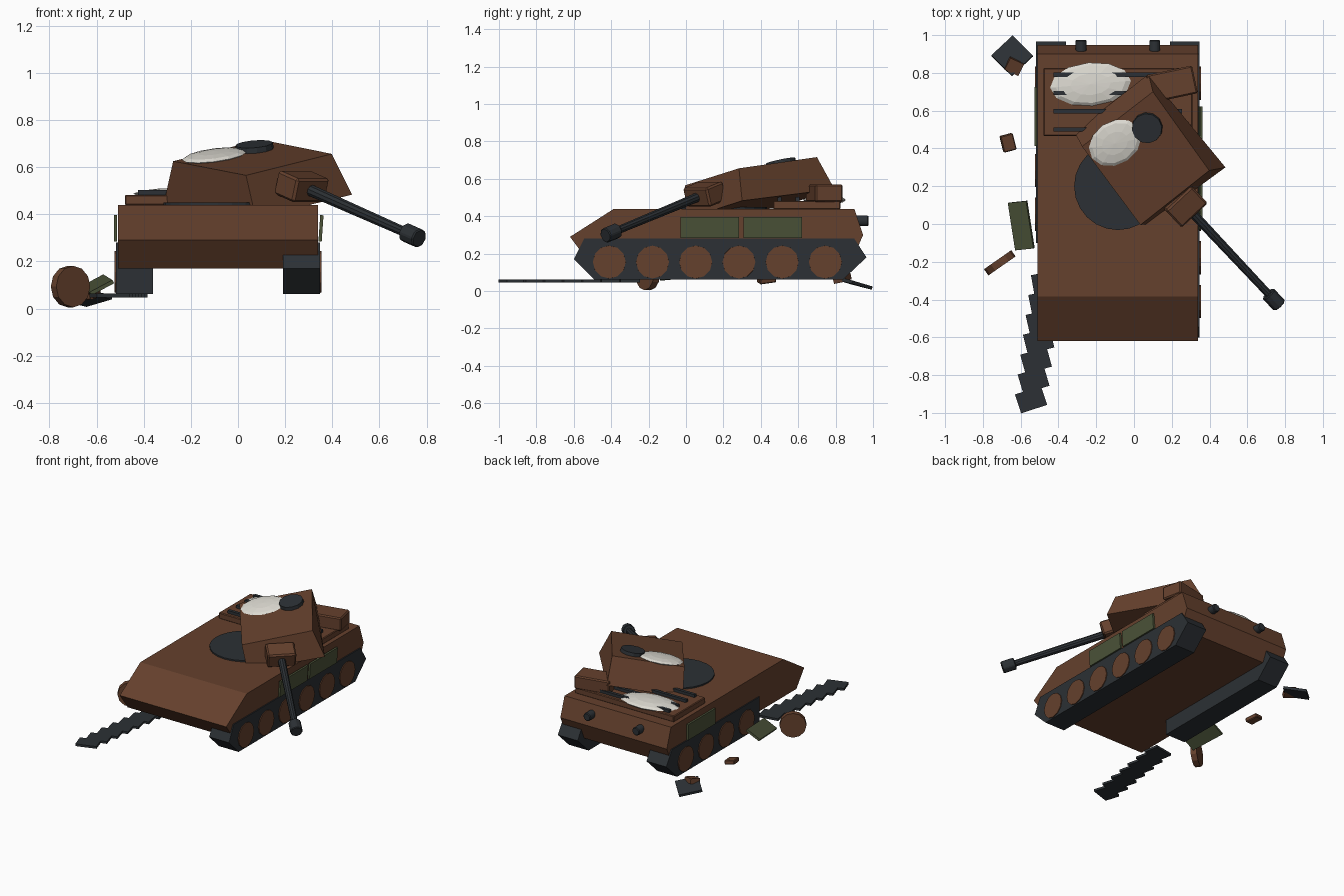
import bpy, bmesh, math
from mathutils import Vector, Matrix

if "Cube" in bpy.data.objects:
    bpy.data.objects.remove(bpy.data.objects["Cube"])


def material(name, rgb):
    m = bpy.data.materials.new(name)
    m.diffuse_color = (*rgb, 1)
    m.use_nodes = True
    m.node_tree.nodes["Principled BSDF"].inputs["Base Color"].default_value = m.diffuse_color
    return m


RUST = material("rust", (0.13, 0.052, 0.026))
DARK = material("dark_steel", (0.025, 0.03, 0.035))
GREEN = material("old_paint", (0.07, 0.085, 0.04))
ASH = material("ash", (0.72, 0.70, 0.64))


def finish(name, bm, mat, matrix=None, bevel=0):
    bmesh.ops.recalc_face_normals(bm, faces=bm.faces)
    me = bpy.data.meshes.new(name)
    bm.to_mesh(me)
    bm.free()
    me.materials.append(mat)
    ob = bpy.data.objects.new(name, me)
    bpy.context.collection.objects.link(ob)
    if matrix:
        ob.matrix_world = matrix
    if bevel:
        b = ob.modifiers.new("bevel", 'BEVEL')
        b.width, b.segments = bevel, 1
    return ob


def place(loc, rot=(0, 0, 0)):
    turn = Matrix.Identity(4)
    for angle, axis in zip(rot, 'XYZ'):
        turn = Matrix.Rotation(math.radians(angle), 4, axis) @ turn
    return Matrix.Translation(loc) @ turn


def box(name, loc, size, mat, rot=(0, 0, 0), bevel=0):
    bm = bmesh.new()
    bmesh.ops.create_cube(bm, size=1)
    bmesh.ops.scale(bm, vec=size, verts=bm.verts)
    return finish(name, bm, mat, place(loc, rot), bevel)


def extrude_x(name, profile, x0, x1, mat, bevel=0):
    bm = bmesh.new()
    face = bm.faces.new([bm.verts.new((x0, y, z)) for y, z in profile])
    out = bmesh.ops.extrude_face_region(bm, geom=[face])
    moved = [g for g in out['geom'] if isinstance(g, bmesh.types.BMVert)]
    bmesh.ops.translate(bm, vec=(x1 - x0, 0, 0), verts=moved)
    return finish(name, bm, mat, bevel=bevel)


def rod(name, a, b, r0, r1, mat, sides=8, bevel=0):
    a, b = Vector(a), Vector(b)
    bm = bmesh.new()
    bmesh.ops.create_cone(bm, cap_ends=True, segments=sides, radius1=r0,
                          radius2=r1, depth=(b - a).length)
    turn = (b - a).to_track_quat('Z', 'Y').to_matrix().to_4x4()
    return finish(name, bm, mat, Matrix.Translation((a + b) / 2) @ turn, bevel)


def blob(name, loc, radii, normal, yaw):
    bm = bmesh.new()
    bmesh.ops.create_uvsphere(bm, u_segments=12, v_segments=6, radius=1)
    bmesh.ops.scale(bm, vec=radii, verts=bm.verts)
    bmesh.ops.rotate(bm, matrix=Matrix.Rotation(math.radians(yaw), 3, 'Z'), verts=bm.verts)
    turn = Vector((0, 0, 1)).rotation_difference(normal).to_matrix().to_4x4()
    return finish(name, bm, ASH, Matrix.Translation(loc) @ turn)


# Hull
extrude_x("hull", [(-0.62, 0.29), (-0.385, 0.44), (0.90, 0.44), (0.947, 0.30),
                   (0.89, 0.17), (-0.53, 0.17)], -0.51, 0.34, RUST)

# Tracks: whole on the right, torn off ahead of the middle on the left
rear = [(0.90, 0.28), (0.965, 0.18), (0.84, 0.062)]
extrude_x("right_track", [(-0.49, 0.062), (-0.60, 0.17), (-0.545, 0.28)] + rear,
          0.19, 0.348, DARK)
extrude_x("left_track", [(-0.10, 0.062), (-0.10, 0.28)] + rear, -0.518, -0.36, DARK)

# Road wheels
for i in range(6):
    y = 0.745 - 0.231 * i
    rod("right_wheel", (0.30, y, 0.155), (0.354, y, 0.155), 0.09, 0.088, RUST, 12)
    if i < 4:
        rod("left_wheel", (-0.47, y, 0.155), (-0.524, y, 0.155), 0.09, 0.088, RUST, 12)

# Side skirt panels
for y in (0.128, 0.465):
    box("right_skirt", (0.352, y, 0.34), (0.014, 0.313, 0.112), GREEN, (0, 4, 0))
box("left_skirt", (-0.52, 0.57, 0.34), (0.014, 0.313, 0.112), GREEN)

# Engine deck with grille bars, exhausts, displaced stowage box
box("engine_deck", (-0.085, 0.645, 0.46), (0.79, 0.36, 0.045), RUST, bevel=0.005)
for y in (0.50, 0.597, 0.694, 0.79):
    box("grille_bar", (-0.085, y, 0.492), (0.68, 0.022, 0.022), DARK)
for x in (-0.28, 0.11):
    rod("exhaust", (x, 0.89, 0.375), (x, 0.975, 0.375), 0.03, 0.03, DARK, 10, 0.005)
box("stowage_box", (0.20, 0.74, 0.523), (0.25, 0.15, 0.095), RUST, (0, 0, 12), 0.008)
blob("deck_ash", (-0.23, 0.74, 0.487), (0.215, 0.115, 0.025), Vector((0, 0, 1)), 5)

# Exposed turret ring
rod("turret_ring", (-0.085, 0.20, 0.42), (-0.085, 0.20, 0.45), 0.232, 0.232, DARK, 24)

# Turret: knocked askew, tapered box (corners: front, right, rear, left)
lower = [(0.075, 0.0, 0.385), (0.484, 0.30, 0.483), (0.077, 0.794, 0.545), (-0.315, 0.487, 0.445)]
upper = [(0.034, -0.005, 0.565), (0.398, 0.283, 0.656), (0.10, 0.70, 0.716), (-0.275, 0.41, 0.625)]
bm = bmesh.new()
lo = [bm.verts.new(p) for p in lower]
up = [bm.verts.new(p) for p in upper]
bm.faces.new(lo)
bm.faces.new(up)
for i in range(4):
    j = (i + 1) % 4
    bm.faces.new((lo[i], lo[j], up[j], up[i]))
finish("turret", bm, RUST)

# Hatch and ash on the sloping roof
roof = Vector((-0.085, -0.205, 1)).normalized()
hatch = Vector((0.07, 0.51, 0.676))
rod("hatch", hatch - roof * 0.01, hatch + roof * 0.022, 0.083, 0.08, DARK, 12)
blob("turret_ash", (-0.10, 0.43, 0.648), (0.15, 0.115, 0.02), roof, 35)

# Drooping gun with mantlet and muzzle brake
breech, muzzle = Vector((0.27, 0.10, 0.518)), Vector((0.74, -0.40, 0.31))
aim = (muzzle - breech).normalized()
rod("barrel", breech, muzzle, 0.026, 0.021, DARK, 10)
rod("muzzle_brake", muzzle - aim * 0.045, muzzle + aim * 0.045, 0.042, 0.042, DARK, 8, 0.005)
side = aim.cross(Vector((0, 0, 1))).normalized()
basis = Matrix((side, aim, side.cross(aim))).transposed().to_4x4()
bm = bmesh.new()
bmesh.ops.create_cube(bm, size=1)
bmesh.ops.scale(bm, vec=(0.19, 0.13, 0.105), verts=bm.verts)
finish("mantlet", bm, RUST, Matrix.Translation(breech) @ basis, 0.01)

# Thrown track: a row of overlapping links
for i in range(7):
    t = i / 6
    box("track_link", (-0.465 - 0.08 * t, -0.31 - 0.62 * t, 0.055),
        (0.145, 0.105, 0.016), DARK, (0, 0, 10 + 8 * t))

# Scattered wreckage
rod("loose_wheel", (-0.699, -0.222, 0.093), (-0.722, -0.189, 0.093), 0.088, 0.088, RUST, 12)
box("loose_skirt", (-0.597, -0.008, 0.10), (0.11, 0.255, 0.016), GREEN, (6, -28, 6))
box("loose_plate", (-0.645, 0.89, 0.045), (0.155, 0.155, 0.018), DARK, (-12, 10, 43))
box("plate_scrap", (-0.635, 0.835, 0.068), (0.08, 0.07, 0.035), RUST, (10, 10, -25))
box("loose_block", (-0.667, 0.43, 0.06), (0.07, 0.09, 0.03), RUST, (8, 8, 15), 0.005)
